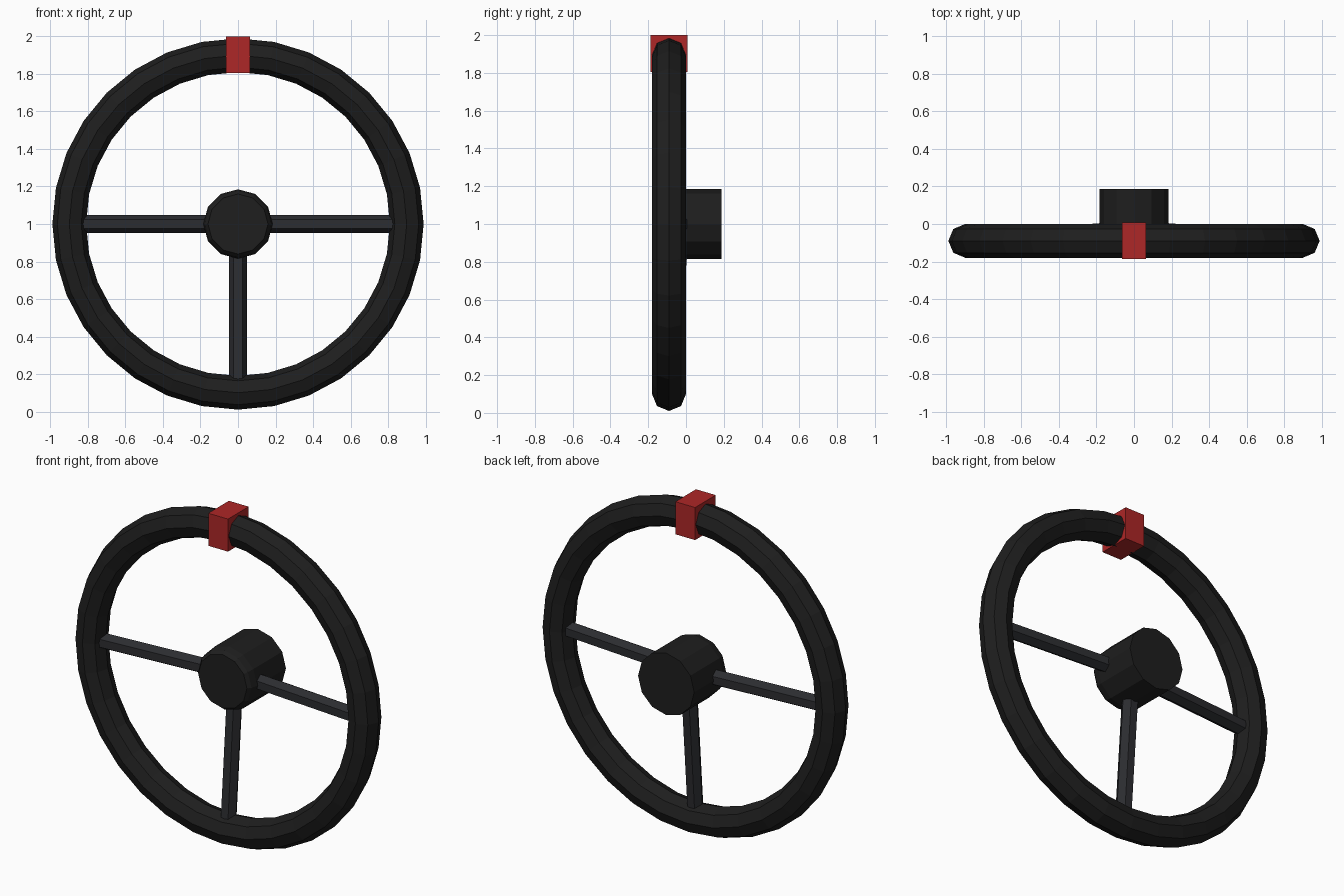
import bpy, bmesh
from math import pi, cos, sin
from mathutils import Vector

if "Cube" in bpy.data.objects:
    bpy.data.objects.remove(bpy.data.objects["Cube"])

CENTRE_Z = 1.0
RIM_Y = -0.09


def material(name, rgb):
    m = bpy.data.materials.new(name)
    m.diffuse_color = (*rgb, 1)
    m.use_nodes = True
    m.node_tree.nodes["Principled BSDF"].inputs["Base Color"].default_value = m.diffuse_color
    return m


BLACK = material("black_grip", (0.013, 0.013, 0.013))
DARK = material("dark_metal", (0.025, 0.026, 0.03))
RED = material("red_marker", (0.42, 0.02, 0.02))


def finish(obj, name, mat):
    obj.name = name
    obj.data.materials.append(mat)
    return obj


def lathe(name, profile, sides, mat):
    """Revolve (radius, y) points about the wheel's y axis, capping both ends."""
    bm = bmesh.new()
    rings = [[bm.verts.new((r * cos(2 * pi * i / sides), y,
                            CENTRE_Z + r * sin(2 * pi * i / sides)))
              for i in range(sides)] for r, y in profile]
    for a, b in zip(rings, rings[1:]):
        for i in range(sides):
            j = (i + 1) % sides
            bm.faces.new((a[i], a[j], b[j], b[i]))
    bm.faces.new(rings[0])
    bm.faces.new(rings[-1])
    bmesh.ops.recalc_face_normals(bm, faces=bm.faces)
    mesh = bpy.data.meshes.new(name)
    bm.to_mesh(mesh)
    bm.free()
    obj = bpy.data.objects.new(name, mesh)
    bpy.context.collection.objects.link(obj)
    return finish(obj, name, mat)


def spoke(name, direction):
    """Six-sided bar, leaning forward from the hub to the rim."""
    out = Vector(direction)
    start = Vector((0, -0.03, CENTRE_Z)) + out * 0.1
    end = Vector((0, RIM_Y, CENTRE_Z)) + out * 0.86
    axis = end - start
    bpy.ops.mesh.primitive_cylinder_add(vertices=6, radius=0.047, depth=axis.length,
                                        location=(start + end) / 2)
    obj = bpy.context.object
    # flat sides face front and back
    z = axis.normalized()
    y = z.cross(Vector((0, 1, 0))).normalized()
    x = y.cross(z)
    for v in obj.data.vertices:
        v.co = x * v.co.x + y * v.co.y + z * v.co.z
    return finish(obj, name, DARK)


# Rim: octagonal section swept round
bpy.ops.mesh.primitive_torus_add(major_segments=32, minor_segments=8,
                                 major_radius=0.9, minor_radius=0.09,
                                 location=(0, RIM_Y, CENTRE_Z),
                                 rotation=(pi / 2, 0, 0))
finish(bpy.context.object, "rim", BLACK)

# Hub with softened front edge
lathe("hub", [(0.185, 0.187), (0.185, -0.085), (0.176, -0.125), (0.16, -0.145)], 12, BLACK)

# Three spokes
for side, d in (("left", (-1, 0, 0)), ("right", (1, 0, 0)), ("bottom", (0, 0, -1))):
    spoke(side + "_spoke", d)

# Red centre marker at the top of the rim
bpy.ops.mesh.primitive_cube_add(size=1, location=(0, RIM_Y, 1.903))
marker = bpy.context.object
marker.scale = (0.13, 0.194, 0.194)
finish(marker, "top_marker", RED)
